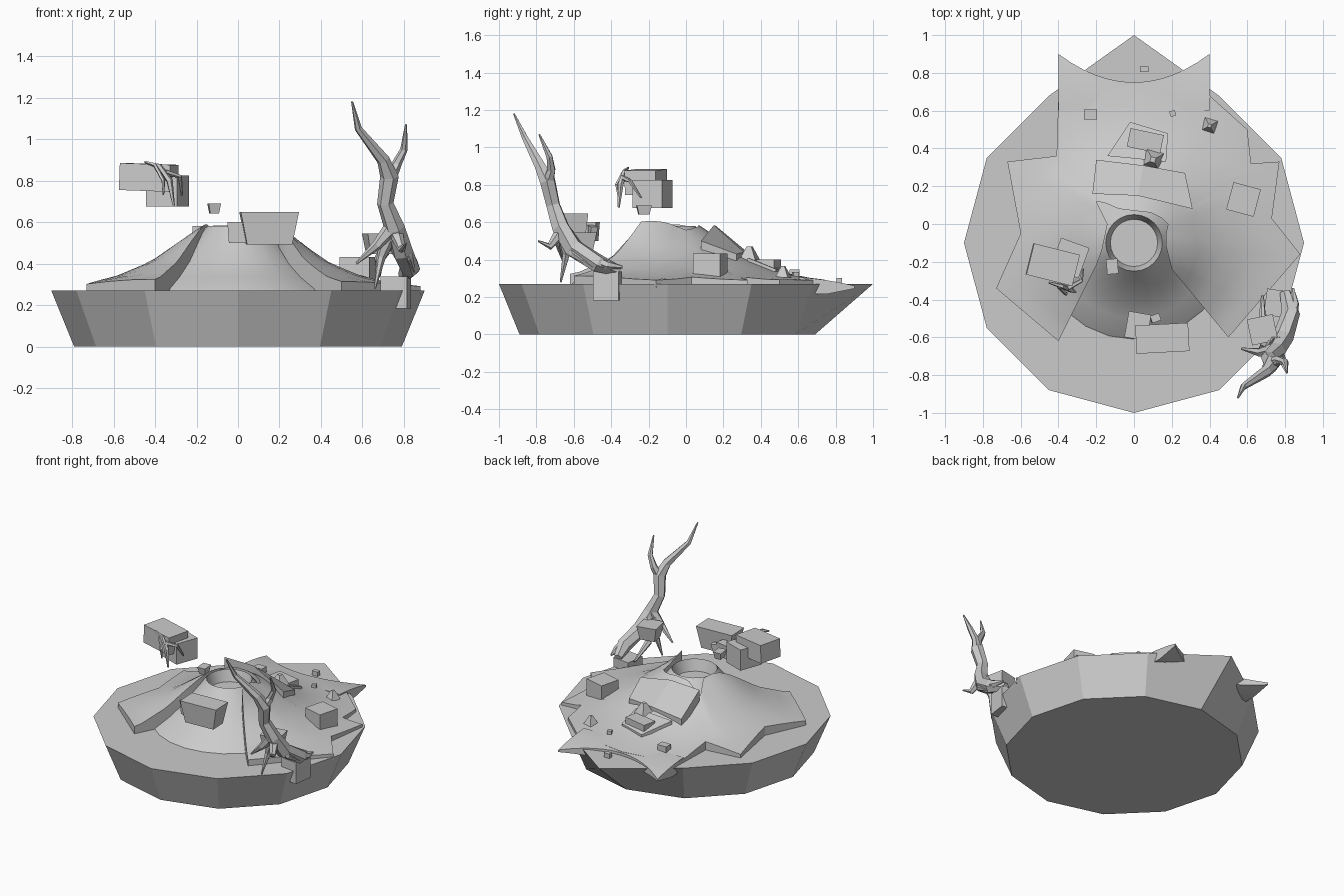
import bpy, bmesh, math
from math import sin, cos, pi
from mathutils import Vector, Matrix, Euler

if "Cube" in bpy.data.objects:
    bpy.data.objects.remove(bpy.data.objects["Cube"])

CY = -0.1  # volcano axis y


def finish(name, bm, smooth=None):
    bmesh.ops.recalc_face_normals(bm, faces=bm.faces)
    me = bpy.data.meshes.new(name)
    bm.to_mesh(me)
    bm.free()
    ob = bpy.data.objects.new(name, me)
    bpy.context.collection.objects.link(ob)
    if smooth:
        bpy.ops.object.select_all(action='DESELECT')
        ob.select_set(True)
        bpy.context.view_layer.objects.active = ob
        bpy.ops.object.shade_smooth_by_angle(angle=math.radians(smooth))
    return ob


def lathe(name, prof, n, smooth=None, start=-pi / 2):
    bm = bmesh.new()
    rings = [[bm.verts.new((r * cos(start + 2 * pi * i / n), CY + r * sin(start + 2 * pi * i / n), z))
              for i in range(n)] for r, z in prof]
    for a, b in zip(rings, rings[1:]):
        for i in range(n):
            bm.faces.new((a[i], a[(i + 1) % n], b[(i + 1) % n], b[i]))
    bm.faces.new(rings[0])
    bm.faces.new(rings[-1])
    return bm if name is None else finish(name, bm, smooth)


def slab(name, top, thick, smooth=None):
    """Closed sheet from a grid of top points; thick(p) gives the underside z."""
    bm = bmesh.new()
    T = [[bm.verts.new(p) for p in row] for row in top]
    B = [[bm.verts.new((p[0], p[1], thick(p))) for p in row] for row in top]
    m, n = len(top), len(top[0])
    for G in (T, B):
        for i in range(m - 1):
            for j in range(n - 1):
                bm.faces.new((G[i][j], G[i + 1][j], G[i + 1][j + 1], G[i][j + 1]))
    rim = ([(i, 0) for i in range(m)] + [(m - 1, j) for j in range(1, n)]
           + [(i, n - 1) for i in range(m - 2, -1, -1)] + [(0, j) for j in range(n - 2, 0, -1)])
    for (a, b), (c, d) in zip(rim, rim[1:] + rim[:1]):
        bm.faces.new((T[a][b], T[c][d], B[c][d], B[a][b]))
    return finish(name, bm, smooth)


def rock(name, c, size, rot=(0, 0, 0), taper=1.0):
    bm = bmesh.new()
    bmesh.ops.create_cube(bm, size=1)
    for v in bm.verts:
        if v.co.z < 0:
            v.co.x *= taper
            v.co.y *= taper
        v.co = Vector((v.co.x * size[0], v.co.y * size[1], v.co.z * size[2]))
    R = Euler([math.radians(a) for a in rot]).to_matrix().to_4x4()
    bm.transform(Matrix.Translation(c) @ R)
    return finish(name, bm)


def limb(name, pts, n=6):
    """Tapered faceted tube; points are (x, y, z, radius)."""
    bm = bmesh.new()
    P = [Vector(p[:3]) for p in pts]
    rings = []
    for i, p in enumerate(P):
        d = (P[min(i + 1, len(P) - 1)] - P[max(i - 1, 0)]).normalized()
        u = d.cross(Vector((0.9, 0.4, 0.1))).normalized()
        w = d.cross(u)
        rings.append([bm.verts.new(p + pts[i][3] * (u * cos(2 * pi * k / n) + w * sin(2 * pi * k / n)))
                      for k in range(n)])
    for a, b in zip(rings, rings[1:]):
        for k in range(n):
            bm.faces.new((a[k], a[(k + 1) % n], b[(k + 1) % n], b[k]))
    bm.faces.new(rings[0])
    bm.faces.new(rings[-1])
    return finish(name, bm)


# Base disc, rear top corner pulled out to a point
bm = lathe(None, [(0.79, 0), (0.9, 0.27)], 12)
for v in bm.verts:
    if v.co.y > 0.79:
        v.co.y = 1.0
finish("base", bm)

# Smooth inner cone with crater
lathe("cone", [(0.52, 0.26), (0.5, 0.28), (0.4, 0.335), (0.3, 0.41), (0.2, 0.52), (0.15, 0.58),
               (0.125, 0.5)], 24, 35)

# Crust sheet round the cone, open at the front: outer xy, inner xy, inner lift
CRUST = [(-.4, -.62, -.2, -.22, .0), (-.73, -.34, -.17, -.14, 0), (-.6, -.05, -.14, 0, 0),
         (-.67, .33, -.2, .12, .02), (-.41, .36, -.15, .11, .02), (-.4, .68, -.08, .08, .01),
         (0, .74, 0, .07, 0), (.4, .68, .09, .06, 0), (.6, .5, .15, .03, 0),
         (.62, .32, .17, .01, 0), (.77, .33, .18, 0, 0), (.73, .03, .17, -.05, 0),
         (.88, -.16, .17, -.12, .02), (.5, -.6, .2, -.24, .07)]
HEIGHT = [(0, .62), (.15, .595), (.25, .53), (.42, .41), (.6, .335), (.8, .295), (1.1, .28)]


def crust_z(x, y):
    r = math.hypot(x, y - CY)
    for (a, za), (b, zb) in zip(HEIGHT, HEIGHT[1:]):
        if r <= b:
            return za + (zb - za) * (r - a) / (b - a)
    return .28


rows = []
for A, B in zip(CRUST, CRUST[1:]):
    for s in range(3):
        rows.append([a + (b - a) * s / 3 for a, b in zip(A, B)])
rows.append(CRUST[-1])
grid = []
for ox, oy, ix, iy, lift in rows:
    row = []
    for k in range(9):
        t = k / 8
        x, y = ix + (ox - ix) * t, iy + (oy - iy) * t
        row.append((x, y, crust_z(x, y) + lift * (1 - t) ** 3))
    grid.append(row)
slab("crust", grid, lambda p: max(.25, p[2] - .13), 30)

# Drooping lip at the back
lip = []
for i in range(13):
    x = -.4 + .8 * i / 12
    e = (x / .4) ** 2
    row = []
    for j in range(7):
        t = j / 6
        y = .6 + (.15 + .15 * e) * t
        row.append((x, y, .305 - .015 * t - .03 * e * t * t))
    lip.append(row)
slab("back_lip", lip, lambda p: .215 + max(0, p[1] - .75) * .2, 35)

# Broken plates on the rear slope
slab("upper_plate", [[(-.22, .16, .58), (-.2, .34, .43)], [(.02, .15, .585), (.05, .31, .44)],
                     [(.31, .08, .5), (.27, .27, .43)]], lambda p: p[2] - .08)
slab("lower_plate", [[(-.14, .36, .41), (-.02, .54, .345)], [(.17, .33, .41), (.18, .48, .35)]],
     lambda p: p[2] - .06)

# Scattered rocks: centre, size, rotation, taper
ROCKS = {
    "floating_block_large": ((-.43, -.215, .815), (.25, .17, .13), (0, 2, -14), 1),
    "floating_block_small": ((-.34, -.18, .75), (.16, .17, .15), (0, 0, -20), 1),
    "floating_chip": ((-.115, -.225, .665), (.06, .08, .05), (0, 0, 5), .7),
    "front_slab": ((.15, -.605, .57), (.28, .15, .155), (0, 0, 3), .78),
    "front_block": ((.02, -.54, .55), (.12, .14, .1), (0, 0, -10), .9),
    "front_chip": ((.11, -.5, .55), (.05, .04, .06), (0, 10, 20), .8),
    "edge_block": ((.76, -.42, .26), (.13, .14, .155), (0, 0, -8), 1),
    "root_block": ((.68, -.56, .495), (.14, .14, .1), (0, 0, 12), .75),
    "right_block": ((.58, .13, .37), (.15, .15, .125), (0, 0, -15), 1),
    "rear_block": ((.06, .44, .355), (.18, .1, .09), (0, 0, -12), 1),
    "rear_cube_a": ((-.23, .58, .32), (.07, .055, .055), (0, 0, 0), 1),
    "rear_cube_b": ((.205, .585, .315), (.03, .03, .04), (0, 0, 20), 1),
    "rear_cube_c": ((.055, .82, .285), (.045, .03, .035), (0, 0, 0), 1),
}
for name, args in ROCKS.items():
    rock(name, *args)

# Pointed shards
for name, c, s in (("shard_top", (.1, .34, .425), .075), ("shard_side", (.4, .52, .335), .05)):
    bm = bmesh.new()
    bmesh.ops.create_cone(bm, cap_ends=True, segments=4, radius1=s, radius2=s * .25, depth=s * 1.2)
    bm.transform(Matrix.Translation(c) @ Matrix.Rotation(.5, 4, 'Z'))
    finish(name, bm)

# Dead tree: trunk, branches, roots
limb("tree_trunk", [(.8, -.36, .34, .03), (.83, -.47, .38, .05), (.79, -.6, .46, .055), (.755, -.67, .57, .05),
                    (.71, -.71, .69, .04), (.73, -.74, .82, .045), (.7, -.78, .9, .032),
                    (.58, -.86, 1.05, .018), (.55, -.92, 1.18, .005)])
limb("tree_branch", [(.73, -.74, .81, .035), (.765, -.72, .88, .024), (.8, -.73, .95, .018),
                     (.81, -.785, 1.07, .005)])
ROOTS = [[(.74, -.67, .57, .04), (.67, -.68, .49, .024), (.57, -.66, .4, .006)],
         [(.73, -.65, .54, .04), (.69, -.64, .43, .022), (.66, -.67, .28, .005)],
         [(.76, -.65, .55, .04), (.82, -.6, .43, .025), (.85, -.5, .36, .006)],
         [(.76, -.67, .55, .035), (.79, -.73, .47, .02), (.81, -.79, .5, .005)],
         [(.75, -.63, .53, .04), (.68, -.54, .42, .024), (.68, -.38, .34, .008)],
         [(.83, -.5, .4, .035), (.85, -.42, .37, .025), (.84, -.34, .36, .008)]]
for i, r in enumerate(ROOTS):
    limb("tree_root_%d" % (i + 1), r)

# Small roots gripping the floating block
TWIGS = [[(-.45, -.31, .89, .006), (-.38, -.33, .87, .013), (-.33, -.35, .8, .016), (-.31, -.36, .68, .006)],
         [(-.35, -.34, .84, .014), (-.28, -.3, .82, .011), (-.27, -.24, .73, .005)],
         [(-.4, -.33, .875, .01), (-.36, -.37, .8, .01), (-.36, -.36, .73, .004)]]
for i, t in enumerate(TWIGS):
    limb("hanging_root_%d" % (i + 1), t, 5)
